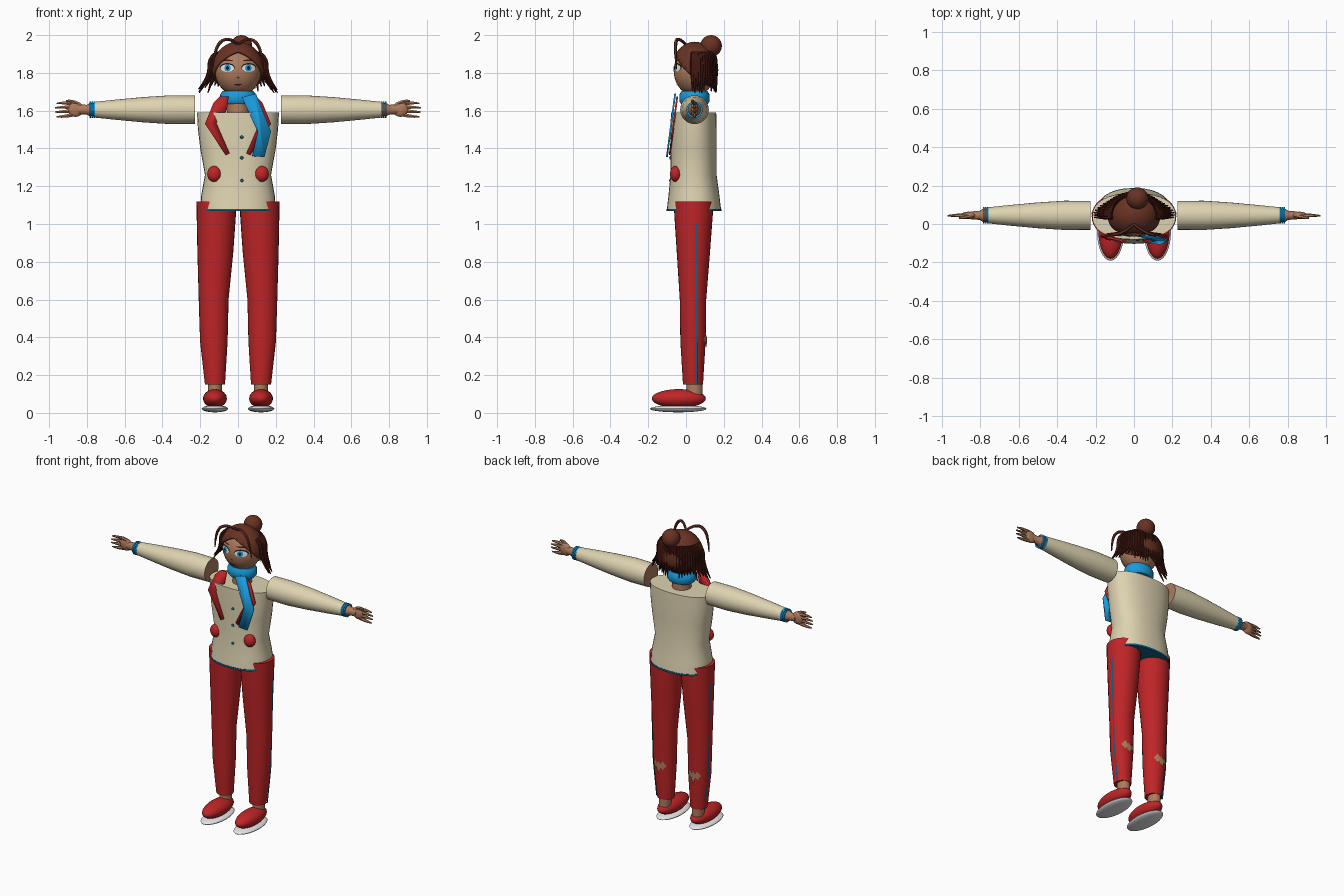
import bpy, bmesh, math, random
from mathutils import Vector

random.seed(4)
if "Cube" in bpy.data.objects:
    bpy.data.objects.remove(bpy.data.objects["Cube"])


def material(name, r, g, b):
    m = bpy.data.materials.new(name)
    m.use_nodes = True
    m.diffuse_color = (r, g, b, 1)
    m.node_tree.nodes["Principled BSDF"].inputs["Base Color"].default_value = (r, g, b, 1)
    return m


SKIN = material("skin", .42, .20, .11)
CREAM = material("cream", .73, .65, .44)
RED = material("red", .52, .018, .02)
BLUE = material("blue", .01, .33, .72)
TEAL = material("dark blue", .005, .12, .22)
HAIR = material("brown hair", .14, .032, .016)
DARK = material("dark hair", .05, .008, .005)
WHITE = material("white", .85, .85, .85)
BLACK = material("black", .01, .01, .01)
parts = []


def add(name, bm, *mats):
    bmesh.ops.recalc_face_normals(bm, faces=bm.faces)
    me = bpy.data.meshes.new(name)
    bm.to_mesh(me)
    bm.free()
    ob = bpy.data.objects.new(name, me)
    bpy.context.collection.objects.link(ob)
    for m in mats:
        me.materials.append(m)
    parts.append(ob)
    return ob


def loft(name, sections, *mats, axis="z", n=28, power=2, rule=None):
    """Sections are (position along axis, centre a, centre b, radius a, radius b)."""
    bm = bmesh.new()
    rings = []
    for t, ca, cb, ra, rb in sections:
        ring = []
        for i in range(n):
            c, s = math.cos(math.tau * i / n), math.sin(math.tau * i / n)
            a = ca + ra * math.copysign(abs(c) ** (2 / power), c)
            b = cb + rb * math.copysign(abs(s) ** (2 / power), s)
            ring.append(bm.verts.new((a, b, t) if axis == "z" else (t, a, b)))
        rings.append(ring)
    for lo, hi in zip(rings, rings[1:]):
        for i in range(n):
            bm.faces.new((lo[i], lo[i - 1], hi[i - 1], hi[i]))
    bm.faces.new(rings[0])
    bm.faces.new(rings[-1])
    if rule:
        for f in bm.faces:
            f.material_index = rule(f.calc_center_median())
    return add(name, bm, *mats)


def ball(name, centre, radii, mat, seg=28):
    bm = bmesh.new()
    bmesh.ops.create_uvsphere(bm, u_segments=seg, v_segments=seg // 2, radius=1)
    bmesh.ops.scale(bm, vec=radii, verts=bm.verts)
    bmesh.ops.translate(bm, vec=centre, verts=bm.verts)
    return add(name, bm, mat)


def tubes(name, paths, mat):
    """Each path is a list of (point, radius)."""
    cu = bpy.data.curves.new(name, "CURVE")
    cu.dimensions = "3D"
    cu.bevel_depth, cu.bevel_resolution, cu.resolution_u = 1, 1, 4
    cu.use_fill_caps = True
    for path in paths:
        sp = cu.splines.new("NURBS")
        sp.points.add(len(path) - 1)
        sp.use_endpoint_u, sp.order_u = True, 3
        for p, (co, r) in zip(sp.points, path):
            p.co, p.radius = (*co, 1), r
    ob = bpy.data.objects.new(name, cu)
    bpy.context.collection.objects.link(ob)
    cu.materials.append(mat)
    bpy.ops.object.select_all(action="DESELECT")
    ob.select_set(True)
    bpy.context.view_layer.objects.active = ob
    bpy.ops.object.convert(target="MESH")
    parts.append(bpy.context.view_layer.objects.active)


def plate(name, outline, mat, front):
    bm = bmesh.new()
    bm.faces.new([bm.verts.new((x, front(z), z)) for x, z in outline])
    ob = add(name, bm, mat)
    sol = ob.modifiers.new("thickness", "SOLIDIFY")
    sol.thickness, sol.offset = .009, 0


HEAD, HEAD_R = Vector((0, .045, 1.81)), Vector((.122, .11, .13))


def face_patch(name, x, z, w, h, mat, lift, n=16):
    """Thin disc wrapped onto the front of the head."""
    bm = bmesh.new()

    def on_face(px, pz):
        k = 1 - (px / HEAD_R.x) ** 2 - ((pz - HEAD.z) / HEAD_R.z) ** 2
        return bm.verts.new((px, HEAD.y - HEAD_R.y * math.sqrt(max(k, .01)) - lift, pz))
    rings = [[on_face(x + w * k * math.cos(math.tau * i / n), z + h * k * math.sin(math.tau * i / n))
              for i in range(n)] for k in (.5, 1)]
    bm.faces.new(rings[0])
    for i in range(n):
        bm.faces.new((rings[0][i - 1], rings[0][i], rings[1][i], rings[1][i - 1]))
    add(name, bm, mat)


# Jacket, hem, buttons and neck
loft("jacket", [(1.08, 0, .042, .2, .143), (1.15, 0, .042, .195, .135), (1.26, 0, .04, .175, .122),
                (1.4, 0, .04, .2, .122), (1.5, 0, .04, .212, .122), (1.59, 0, .04, .217, .12)],
     CREAM, power=2.3, n=32)
loft("jacket_hem", [(1.068, 0, .042, .202, .145), (1.08, 0, .042, .202, .145)], TEAL, power=2.3, n=32)
for i, z in enumerate((1.23, 1.35, 1.46)):
    ball(f"button_{i + 1}", (.02, -.083, z), (.009, .006, .009), TEAL, 12)
loft("neck", [(1.55, 0, .045, .06, .06), (1.72, 0, .045, .055, .055)], SKIN)

# Scarf and lapels
loft("scarf_ring", [(1.635, 0, .045, .082, .07), (1.65, 0, .045, .094, .08),
                    (1.685, 0, .045, .094, .08), (1.705, 0, .045, .082, .068)], BLUE)
plate("scarf_tail", [(.02, 1.67), (.095, 1.69), (.175, 1.49), (.14, 1.355), (.075, 1.36), (.105, 1.49)],
      BLUE, lambda z: -.06 - (1.67 - z) * .13)
for s, side in ((1, "left"), (-1, "right")):
    plate(side + "_lapel", [(s * x, z) for x, z in ((.05, 1.675), (.095, 1.675), (.13, 1.64), (.175, 1.53),
          (.065, 1.365), (.045, 1.375), (.115, 1.535), (.06, 1.6))], RED, lambda z: -.047 - (1.67 - z) * .13)

# Limbs, mirrored by sign
LEG = [(.15, .122, .037, .053, .053), (.38, .128, .037, .073, .067), (.6, .129, .037, .079, .07),
       (.85, .12, .039, .095, .088), (1.05, .115, .04, .104, .102), (1.12, .115, .04, .105, .104)]
for s, side in ((1, "left"), (-1, "right")):
    loft(side + "_trouser_leg", [(z, s * cx, cy, rx, ry) for z, cx, cy, rx, ry in LEG], RED)
    bm = bmesh.new()
    rows = [[bm.verts.new((s * (cx + rx * .975 + .004), y, min(z, 1.0))) for y in (.049, .061)]
            for z, cx, cy, rx, ry in LEG[:-1]]
    for a, b in zip(rows, rows[1:]):
        bm.faces.new((*a, b[1], b[0]))
    add(side + "_side_stripe", bm, TEAL)
    # Torn patches on the back of the calf
    bm = bmesh.new()
    for dx, z, w, h in ((-.028, .385, .02, .03), (0, .375, .02, .045), (.028, .39, .02, .03)):
        pts = [(dx + w * a, z + h * b) for a, b in ((1, 0), (0, 1), (-1, 0), (0, -1))]
        v = [bm.verts.new((s * .128 + px, .041 + math.sqrt(.07 ** 2 - px ** 2), pz)) for px, pz in pts]
        mid = bm.verts.new((s * .128 + dx, .042 + math.sqrt(.07 ** 2 - dx ** 2), z))
        for i in range(4):
            bm.faces.new((v[i - 1], v[i], mid))
    add(side + "_calf_patches", bm, SKIN)
    loft(side + "_ankle", [(.08, s * .122, .045, .037, .043), (.16, s * .122, .045, .037, .043)], SKIN)
    ball(side + "_shoe", (s * .122, -.038, .076), (.063, .143, .05), RED)
    ball(side + "_sole", (s * .122, -.041, .022), (.07, .15, .019), WHITE)
    ball(side + "_pocket", (s * .125, -.055, 1.265), (.038, .03, .042), RED)
    loft(side + "_sleeve", [(s * x, .045, 1.605, r, r) for x, r in
         ((.227, .075), (.36, .076), (.5, .067), (.65, .053), (.765, .041))],
         CREAM, SKIN, axis="x", rule=lambda c: int(abs(c.x) < .23))
    for i, x in enumerate((.756, .767, .778)):
        loft(f"{side}_cuff_ring_{i + 1}", [(s * x, .045, 1.605, .043, .043),
             (s * (x + .008), .045, 1.605, .043, .043)], BLUE, axis="x")
    loft(side + "_wrist", [(s * .75, .045, 1.605, .036, .036), (s * .786, .045, 1.605, .034, .034),
         (s * .8, .045, 1.605, .024, .026), (s * .85, .045, 1.607, .02, .026)], SKIN, axis="x", n=16)
    ball(side + "_palm", (s * .86, .045, 1.608), (.042, .019, .041), SKIN, 20)
    fingers = [[((s * .87, .045, 1.608 + k * .022), .012), ((s * .92, .045, 1.608 + k * .031), .01),
                ((s * (.972 - .009 * abs(k)), .043, 1.604 + k * .028), .004)] for k in (-1.3, -.4, .4, 1.2)]
    fingers.append([((s * .84, .045, 1.63), .012), ((s * .875, .035, 1.655), .01), ((s * .91, .03, 1.652), .005)])
    tubes(side + "_fingers", fingers, SKIN)

# Head and painted face
ball("head", HEAD, HEAD_R, SKIN, 36)
for s, side in ((1, "left"), (-1, "right")):
    face_patch(side + "_lash", s * .057, 1.829, .04, .023, BLACK, .002)
    face_patch(side + "_eye_white", s * .057, 1.825, .036, .02, WHITE, .004)
    face_patch(side + "_iris", s * .055, 1.826, .017, .019, BLUE, .006)
    face_patch(side + "_pupil", s * .055, 1.826, .008, .01, BLACK, .008)
    face_patch(side + "_brow", s * .057, 1.866, .032, .004, DARK, .003)
face_patch("nose", 0, 1.775, .008, .005, HAIR, .003)
face_patch("mouth", 0, 1.738, .022, .004, DARK, .003)

# Parted hair cap, one half cut and mirrored
bm = bmesh.new()
bmesh.ops.create_uvsphere(bm, u_segments=36, v_segments=20, radius=1)
bmesh.ops.scale(bm, vec=(.138, .124, .15), verts=bm.verts)
bmesh.ops.translate(bm, vec=(0, .047, 1.815), verts=bm.verts)
for co, no in (((0, 0, 0), (1, 0, 0)), ((0, -.06, 1.925), (.5, .85, 1))):
    bmesh.ops.bisect_plane(bm, geom=bm.verts[:] + bm.edges[:] + bm.faces[:], dist=1e-5,
                           plane_co=co, plane_no=no, clear_inner=True)
cap = add("hair_cap", bm, HAIR)
cap.modifiers.new("mirror", "MIRROR")
sol = cap.modifiers.new("thickness", "SOLIDIFY")
sol.thickness, sol.offset = .012, -1
ball("hair_bun", (.018, .133, 1.943), (.057, .057, .057), HAIR)

# Ragged back strands, flaring at the sides
strands = []
for i in range(32):
    a = math.radians(-8 + 196 * i / 31)
    c, s = math.cos(a), math.sin(a)
    flare = .15 + .06 * abs(c) ** 4
    strands.append([((.112 * c, .05 + .095 * s, 1.905), .012), ((.152 * c, .05 + .105 * s, 1.88), .014),
                    ((.15 * c, .05 + .108 * s, 1.78), .012),
                    ((flare * c, .05 + .112 * s, 1.69 + random.uniform(0, .05)), .003)])
tubes("back_strands", strands, DARK)

# Loose bangs arching from the parting
tubes("bangs", [[((0, .0, 1.95), .007), ((s * .05, -.045, 1.995), .009), ((s * .125, -.06, 1.94), .01),
                 ((s * .135, -.05, 1.82), .003)] for s in (1, -1)], HAIR)

bpy.ops.object.select_all(action="DESELECT")
for ob in parts:
    ob.select_set(True)
bpy.context.view_layer.objects.active = parts[0]
bpy.ops.object.shade_smooth_by_angle(angle=math.radians(40))
